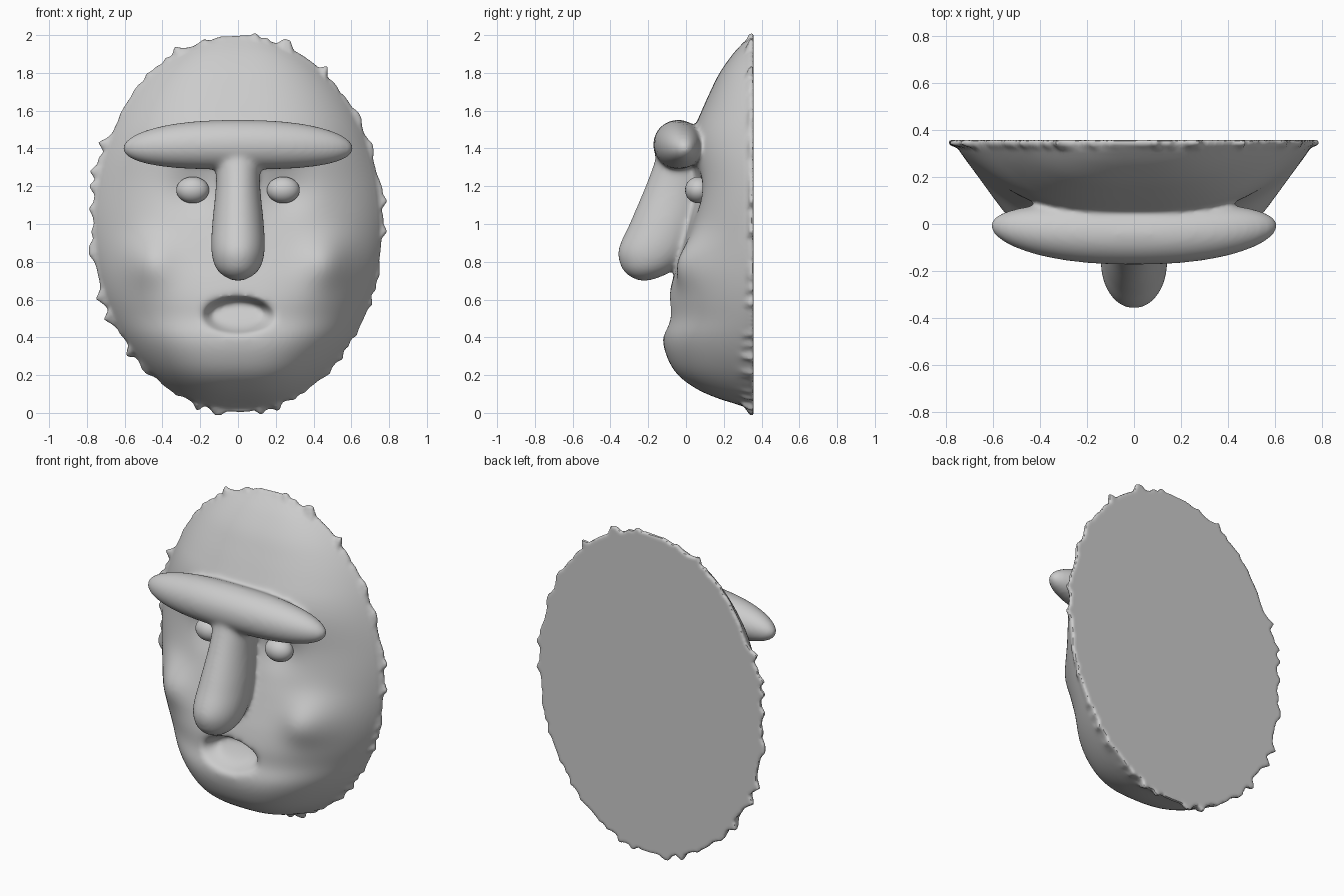
import bpy, bmesh, math, random

if "Cube" in bpy.data.objects:
    bpy.data.objects.remove(bpy.data.objects["Cube"])

random.seed(4)
TAU = 2 * math.pi
BACK = 0.358


def curve(table, t):
    """Smooth interpolation through rows of (t, values...)."""
    for i in range(len(table) - 1):
        if t <= table[i + 1][0] or i == len(table) - 2:
            break
    a, b = table[i], table[i + 1]
    p, n = table[max(i - 1, 0)], table[min(i + 2, len(table) - 1)]
    h = b[0] - a[0]
    f = min(max((t - a[0]) / h, 0), 1)
    out = []
    for k in range(1, len(a)):
        ma = (b[k] - p[k]) / (b[0] - p[0]) * h
        mb = (n[k] - a[k]) / (n[0] - a[0]) * h
        out.append((2*f**3 - 3*f**2 + 1) * a[k] + (f**3 - 2*f**2 + f) * ma
                   + (3*f**2 - 2*f**3) * b[k] + (f**3 - f**2) * mb)
    return out


def loft(bm, rings):
    """Skin closed rings of equal length and cap both ends."""
    rows = [[bm.verts.new(c) for c in ring] for ring in rings]
    n = len(rows[0])
    for a, b in zip(rows, rows[1:]):
        for i in range(n):
            j = (i + 1) % n
            bm.faces.new((a[i], a[j], b[j], b[i]))
    bm.faces.new(rows[0][::-1])
    bm.faces.new(rows[-1])


# Depth of the face in front of its flat back, along the centre line
DEPTH = [(0, 0), (.03, .04), (.07, .17), (.12, .29), (.2, .40), (.3, .46), (.4, .48),
         (.5, .455), (.6, .45), (.7, .43), (.8, .40), (.9, .37), (1.0, .345),
         (1.2, .32), (1.4, .33), (1.5, .315), (1.6, .275), (1.7, .23), (1.8, .18),
         (1.9, .11), (1.96, .055), (2.0, .01)]


def face_y(x, z):
    w = .77 * math.sqrt(max(1 - (z - 1) ** 2, 1e-5))
    ax = abs(x)
    d = curve(DEPTH, z)[0] * max(0, 1 - (ax / w) ** 2.9) ** .85
    # cheeks and eye sockets
    d += .075 * math.exp(-((ax - .47) ** 2 + (z - .8) ** 2) / .018)
    d -= .045 * math.exp(-((ax - .24) ** 2 + (z - 1.17) ** 2) / .016)
    # open mouth, deepest under the upper lip
    e = (x / .195) ** 2 + ((z - .515) / .1) ** 2
    if e < 1:
        d -= .1 * min(1, (1 - e) * 2) * (1 + 5 * (z - .515))
    return BACK - d


# Face shell with a ragged rim
SEG, RINGS = 160, 46
shell = []
for k in range(1, RINGS + 1):
    s = k / RINGS
    ring = []
    for i in range(SEG):
        a = TAU * i / SEG
        x, z = .77 * s * math.cos(a), 1 + .995 * s * math.sin(a)
        y = face_y(x, z) if k < RINGS else BACK - .02
        if k == RINGS:
            calm = abs(math.cos(a)) ** .4
            g = 1 + calm * random.choice([-.01, 0, 0, .01, .02, .06])
            x, z = max(-.79, min(.79, x * g)), 1 + (z - 1) * min(g, 1.04)
        ring.append((x, y, z))
    shell.append(ring)
shell.append([(x, BACK, z) for x, y, z in shell[-1]])

# Nose: height, front, back, half width
NOSE = [(.70, -.255, -.19, .03), (.73, -.31, -.11, .085), (.775, -.345, -.04, .122),
        (.86, -.36, .03, .142), (1.0, -.30, .08, .137), (1.2, -.215, .11, .118),
        (1.32, -.17, .12, .118), (1.45, -.13, .12, .13)]
nose = []
for k in range(41):
    z = .70 + .75 * (k / 40) ** 1.5
    f, b, w = curve(NOSE, z)
    nose.append([(w * math.cos(TAU * i / 32), (f + b) / 2 + (b - f) / 2 * math.sin(TAU * i / 32), z)
                 for i in range(32)])

# Brow: long spindle with blunt ends, swept slightly back
brow = []
for k in range(49):
    t = math.sin(math.pi * (k / 48 - .5)) * .998
    r = .132 * (1 - abs(t) ** 2.6) ** .5
    yc, zc = -.042 + .035 * t * t, 1.42 - .02 * t * t
    brow.append([(.613 * t, yc + r * math.cos(TAU * i / 32), zc + r * math.sin(TAU * i / 32))
                 for i in range(32)])

# Fuse the parts into one surface and soften the joins
bm = bmesh.new()
for part in (shell, nose, brow):
    loft(bm, part)
bmesh.ops.recalc_face_normals(bm, faces=bm.faces)
mesh = bpy.data.meshes.new("face_mask")
bm.to_mesh(mesh)
bm.free()
face = bpy.data.objects.new("face_mask", mesh)
bpy.context.collection.objects.link(face)
bpy.context.view_layer.objects.active = face
face.select_set(True)
mod = face.modifiers.new("fuse", 'REMESH')
mod.mode = 'VOXEL'
mod.voxel_size = .011
bpy.ops.object.modifier_apply(modifier=mod.name)
bm = bmesh.new()
bm.from_mesh(face.data)
soft = [v for v in bm.verts if v.co.y < .3]
for _ in range(14):
    bmesh.ops.smooth_vert(bm, verts=soft, factor=.5, use_axis_x=True, use_axis_y=True, use_axis_z=True)
bm.to_mesh(face.data)
bm.free()
bpy.ops.object.shade_smooth_by_angle(angle=math.radians(50))

# Eyeballs
for side, name in ((-1, "eye_left"), (1, "eye_right")):
    bpy.ops.mesh.primitive_uv_sphere_add(segments=32, ring_count=16, location=(side * .24, .065, 1.18))
    eye = bpy.context.object
    eye.name = name
    eye.scale = (.087, .07, .07)
    bpy.ops.object.shade_smooth()
